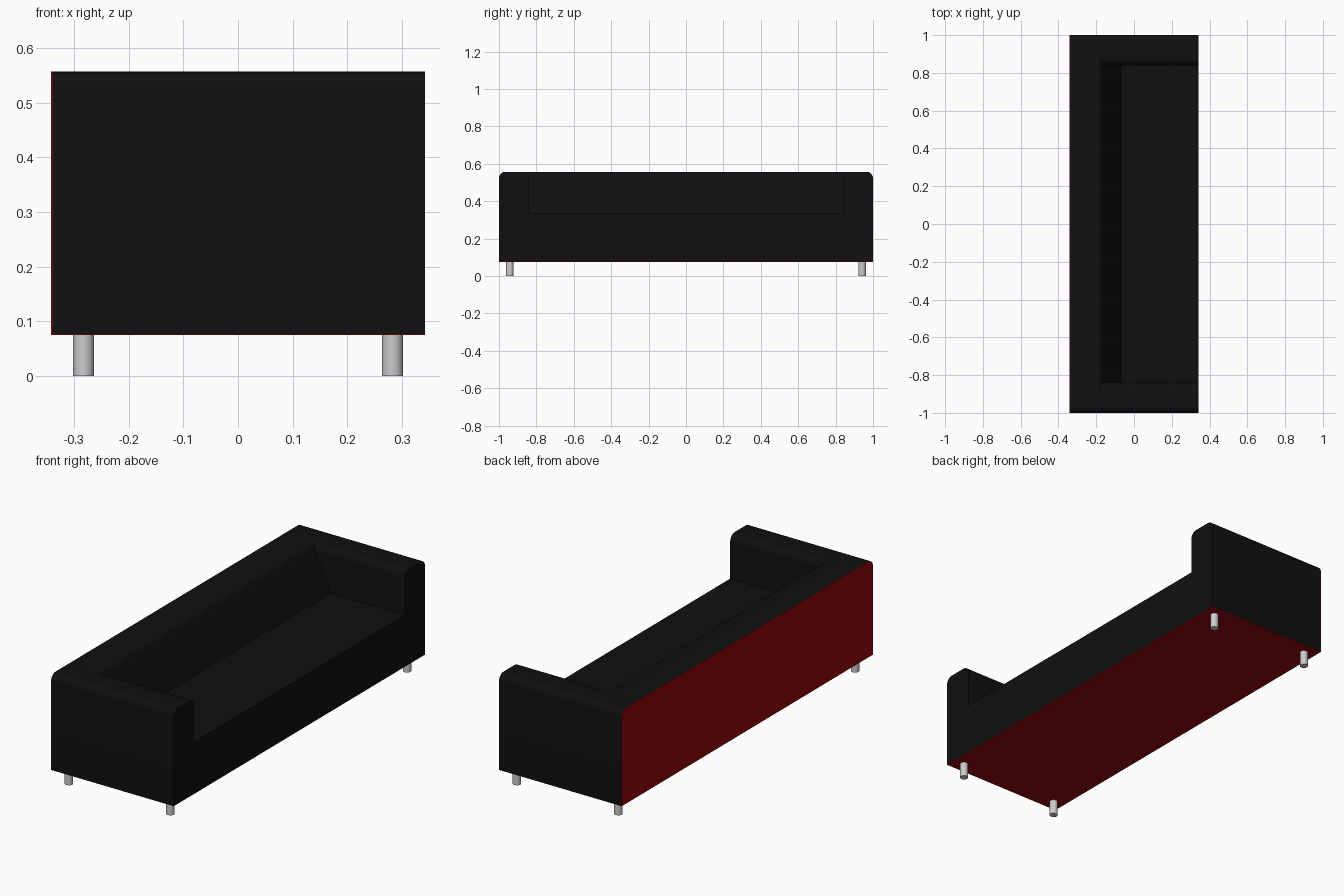
import bpy, bmesh
from math import sin, cos, pi, radians

if "Cube" in bpy.data.objects:
    bpy.data.objects.remove(bpy.data.objects["Cube"])

X, Y, Z0, Z1 = 0.342, 1.0, 0.075, 0.557   # body extents
SEAT, ARM, R = 0.336, 0.84, 0.035         # seat height, inner arm face, rounding
SKIN = 0.002                              # thickness of the red panels


def material(name, rgb):
    m = bpy.data.materials.new(name)
    m.diffuse_color = (*rgb, 1)
    m.use_nodes = True
    m.node_tree.nodes["Principled BSDF"].inputs["Base Color"].default_value = m.diffuse_color
    return m


BLACK = material("black_leather", (0.005, 0.005, 0.005))
RED = material("red_panel", (0.3, 0.002, 0.003))


def arc(cx, cz, r, a0, a1, n=8):
    return [(cx + r * cos(radians(a0 + (a1 - a0) * i / n)),
             cz + r * sin(radians(a0 + (a1 - a0) * i / n))) for i in range(n + 1)]


def finish(obj, mat=None):
    if mat:
        obj.data.materials.append(mat)
    bpy.ops.object.select_all(action='DESELECT')
    obj.select_set(True)
    bpy.context.view_layer.objects.active = obj
    bpy.ops.object.shade_smooth_by_angle(angle=radians(30))


def prism(name, profile, axis, lo, hi, mat):
    """Extrude a (horizontal, z) profile along the x or y axis."""
    bm = bmesh.new()
    place = (lambda p: (lo, p[0], p[1])) if axis == 'x' else (lambda p: (p[0], lo, p[1]))
    face = bm.faces.new([bm.verts.new(place(p)) for p in profile])
    new = bmesh.ops.extrude_face_region(bm, geom=[face])['geom']
    move = (hi - lo, 0, 0) if axis == 'x' else (0, hi - lo, 0)
    bmesh.ops.translate(bm, vec=move, verts=[v for v in new if isinstance(v, bmesh.types.BMVert)])
    bmesh.ops.recalc_face_normals(bm, faces=bm.faces)
    mesh = bpy.data.meshes.new(name)
    bm.to_mesh(mesh)
    bm.free()
    obj = bpy.data.objects.new(name, mesh)
    bpy.context.collection.objects.link(obj)
    finish(obj, mat)


bottom, rear = Z0 + SKIN, -X + SKIN

# Arms: tall slabs with both upper long edges rounded
for side, s in (("right", 1), ("left", -1)):
    profile = ([(ARM, bottom), (Y, bottom)] + arc(Y - R, Z1 - R, R, 0, 90)
               + arc(ARM + R, Z1 - R, R, 90, 180))
    prism(side + "_arm", [(s * y, z) for y, z in profile], 'x', rear, X, BLACK)

# Seat base between the arms
prism("seat", [(rear, bottom), (X, bottom), (X, SEAT), (rear, SEAT)], 'y', -ARM, ARM, BLACK)

# Backrest: flat top, rounded front edge, sloping front face
slope = 29
profile = ([(rear, SEAT), (-0.07, SEAT)]
           + arc(-0.195, Z1 - R, R, slope, 90) + [(rear, Z1)])
prism("backrest", profile, 'y', -ARM - R, ARM + R, BLACK)

# Red rear panel following the rounded silhouette
right = [(Y, Z0)] + arc(Y - R, Z1 - R, R, 0, 90)
prism("rear_panel", right + [(-y, z) for y, z in reversed(right)], 'x', -X, rear, RED)

# Red underside
prism("underside_panel", [(rear, Z0), (X, Z0), (X, bottom), (rear, bottom)], 'y', -Y, Y, RED)

# Round metal legs
for end, x in (("front", 0.283), ("rear", -0.283)):
    for side, y in (("right", 0.942), ("left", -0.942)):
        bpy.ops.mesh.primitive_cylinder_add(vertices=24, radius=0.0195, depth=Z0 + 0.005,
                                            location=(x, y, (Z0 + 0.005) / 2))
        leg = bpy.context.object
        leg.name = f"{end}_{side}_leg"
        finish(leg)
